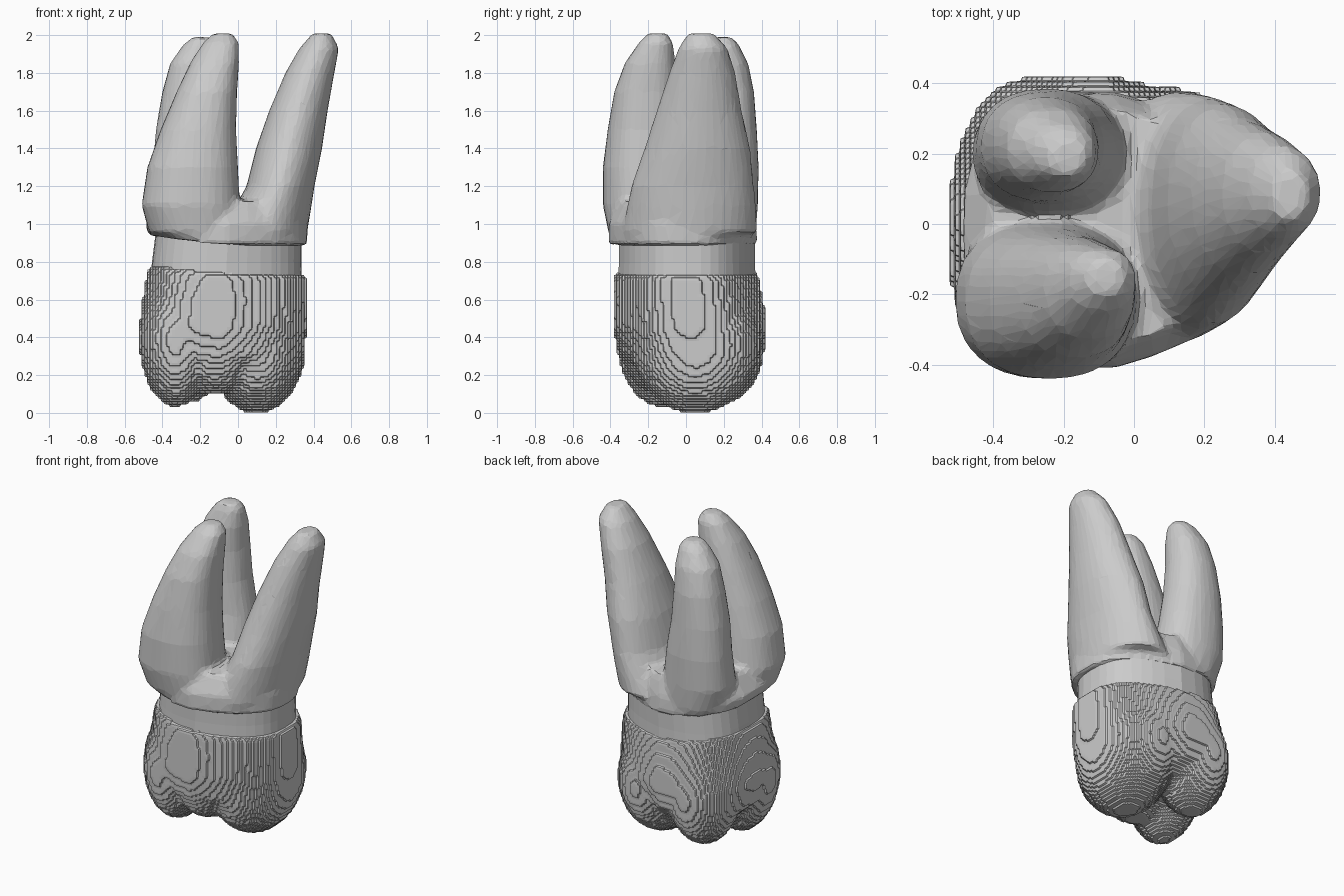
import bpy, bmesh, math
from mathutils import Matrix


def loft(bm, sections, power=2.0, taper=0.0, tilt=None, count=36):
    """Rings of (z, x centre, y centre, x radius, y radius), capped at both ends."""
    rings = []
    for i, (z, cx, cy, rx, ry) in enumerate(sections):
        ring = []
        for k in range(count):
            a = 2 * math.pi * k / count
            c, s = math.cos(a), math.sin(a)
            u = math.copysign(abs(c) ** (2 / power), c)
            v = math.copysign(abs(s) ** (2 / power), s)
            x = cx + rx * u
            y = cy + ry * v * (1 - taper * max(0, u))
            dz = tilt[1] * max(0, -x - 0.1) if tilt and i == tilt[0] else 0
            ring.append(bm.verts.new((x, y, z + dz)))
        rings.append(ring)
    for lo, hi in zip(rings, rings[1:]):
        for k in range(count):
            n = (k + 1) % count
            bm.faces.new((lo[k], lo[n], hi[n], hi[k]))
    bm.faces.new(rings[0][::-1])
    bm.faces.new(rings[-1])


def ellipsoid(bm, centre, radii):
    bmesh.ops.create_uvsphere(bm, u_segments=32, v_segments=20, radius=1,
                              matrix=Matrix.Translation(centre) @ Matrix.Diagonal((*radii, 1)))


def finish(bm, name):
    mesh = bpy.data.meshes.new(name)
    bm.to_mesh(mesh)
    bm.free()
    ob = bpy.data.objects.new(name, mesh)
    bpy.context.collection.objects.link(ob)
    return ob


def fuse(ob, voxel, smooth):
    m = ob.modifiers.new("fuse", 'REMESH')
    m.mode, m.voxel_size = 'VOXEL', voxel
    soften(ob, smooth)


def soften(ob, iterations):
    m = ob.modifiers.new("soften", 'SMOOTH')
    m.factor, m.iterations = 0.5, iterations


# Three curved roots growing out of a short shared trunk
bm = bmesh.new()
loft(bm, [(0.885, -0.055, -0.015, 0.42, 0.395), (1.0, -0.06, -0.02, 0.43, 0.39),
          (1.12, -0.05, -0.01, 0.36, 0.34)], 2.7, 0.3, (0, 0.15))
loft(bm, [(0.95, -0.22, -0.18, 0.25, 0.23), (1.1, -0.25, -0.215, 0.26, 0.225),
          (1.3, -0.24, -0.225, 0.24, 0.215), (1.5, -0.21, -0.22, 0.2, 0.195),
          (1.7, -0.165, -0.21, 0.16, 0.17), (1.85, -0.125, -0.19, 0.13, 0.135),
          (1.96, -0.09, -0.16, 0.095, 0.09), (2.01, -0.08, -0.15, 0.05, 0.05)], 2.3)
loft(bm, [(0.95, -0.2, 0.17, 0.22, 0.2), (1.1, -0.24, 0.2, 0.22, 0.18),
          (1.3, -0.25, 0.22, 0.2, 0.165), (1.5, -0.26, 0.22, 0.175, 0.155),
          (1.7, -0.25, 0.22, 0.15, 0.14), (1.85, -0.23, 0.21, 0.13, 0.12),
          (1.95, -0.2, 0.2, 0.09, 0.08), (1.99, -0.19, 0.19, 0.05, 0.05)], 2.2)
loft(bm, [(0.95, 0.13, 0.02, 0.235, 0.36), (1.1, 0.19, 0.03, 0.2, 0.34),
          (1.2, 0.225, 0.035, 0.18, 0.325), (1.4, 0.27, 0.06, 0.175, 0.28),
          (1.6, 0.32, 0.07, 0.155, 0.225), (1.8, 0.38, 0.085, 0.13, 0.175),
          (1.93, 0.43, 0.09, 0.105, 0.13), (2.01, 0.445, 0.08, 0.05, 0.07)], 2.1, 0.1)
roots = finish(bm, "roots")
fuse(roots, 0.02, 3)
dec = roots.modifiers.new("facets", 'DECIMATE')
dec.ratio = 0.11

# Narrow neck between crown and roots
bm = bmesh.new()
loft(bm, [(0.66, -0.065, 0.005, 0.405, 0.365), (0.8, -0.06, 0.005, 0.395, 0.36),
          (0.96, -0.05, 0.005, 0.385, 0.36)], 2.7, 0.25)
finish(bm, "neck")

# Crown: bulging body plus three cusps and a front ridge, stepped like a coarse scan
bm = bmesh.new()
loft(bm, [(0.21, -0.09, 0.02, 0.34, 0.29), (0.3, -0.08, 0.02, 0.43, 0.37),
          (0.45, -0.08, 0.02, 0.445, 0.41), (0.6, -0.07, 0.01, 0.435, 0.4),
          (0.735, -0.055, 0.0, 0.42, 0.38)], 2.7, 0.25, (4, 0.13))
for centre, radii in (((0.1, 0.05, 0.36), (0.26, 0.34, 0.365)),
                      ((-0.33, -0.12, 0.39), (0.195, 0.25, 0.36)),
                      ((-0.27, 0.2, 0.39), (0.22, 0.22, 0.34)),
                      ((-0.12, -0.12, 0.36), (0.22, 0.23, 0.265))):
    ellipsoid(bm, centre, radii)
crown = finish(bm, "crown")
fuse(crown, 0.016, 6)
steps = crown.modifiers.new("steps", 'REMESH')
steps.mode, steps.octree_depth, steps.scale = 'BLOCKS', 6, 0.95
soften(crown, 3)
